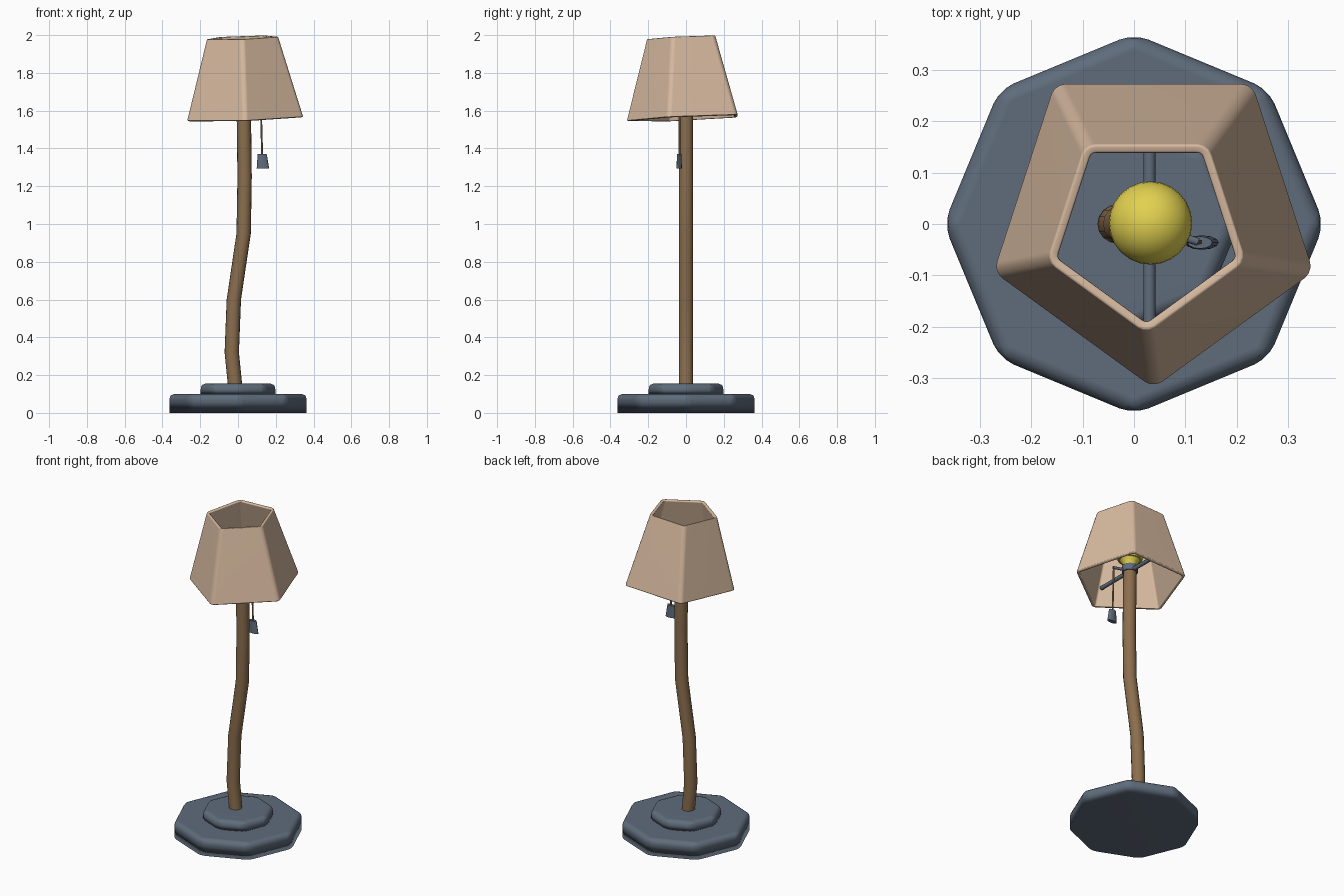
import bpy, bmesh, math
from mathutils import Vector

cube = bpy.data.objects.get("Cube")
if cube:
    bpy.data.objects.remove(cube, do_unlink=True)


def material(name, rgb):
    m = bpy.data.materials.new(name)
    m.use_nodes = True
    m.diffuse_color = (*rgb, 1)
    m.node_tree.nodes["Principled BSDF"].inputs["Base Color"].default_value = (*rgb, 1)
    return m


slate = material("slate metal", (0.115, 0.15, 0.2))
wood = material("brown wood", (0.26, 0.156, 0.076))
fabric = material("beige fabric", (0.68, 0.49, 0.35))
glow = material("yellow glass", (0.76, 0.64, 0.08))
cord_tan = material("tan cord", (0.32, 0.2, 0.12))


def loft(bm, rings, sides, turn=0.0, caps=True):
    """Skin horizontal rings given as (x, y, z, radius_x, radius_y)."""
    loops = []
    for x, y, z, rx, ry in rings:
        angles = [turn + math.tau * i / sides for i in range(sides)]
        loops.append([bm.verts.new((x + rx * math.cos(a), y + ry * math.sin(a), z)) for a in angles])
    for low, high in zip(loops, loops[1:]):
        for i in range(sides):
            j = (i + 1) % sides
            bm.faces.new((low[i], low[j], high[j], high[i]))
    if caps:
        bm.faces.new(loops[0][::-1])
        bm.faces.new(loops[-1])


def finish(name, bm, mat, angle=40):
    bmesh.ops.recalc_face_normals(bm, faces=bm.faces)
    mesh = bpy.data.meshes.new(name)
    bm.to_mesh(mesh)
    bm.free()
    mesh.materials.append(mat)
    ob = bpy.data.objects.new(name, mesh)
    bpy.context.collection.objects.link(ob)
    bpy.ops.object.select_all(action="DESELECT")
    ob.select_set(True)
    bpy.context.view_layer.objects.active = ob
    bpy.ops.object.shade_smooth_by_angle(angle=math.radians(angle))
    return ob


def rod(name, start, end, radius, mat, sides=10):
    start, end = Vector(start), Vector(end)
    bm = bmesh.new()
    bmesh.ops.create_cone(bm, cap_ends=True, segments=sides, radius1=radius,
                          radius2=radius, depth=(end - start).length)
    ob = finish(name, bm, mat)
    ob.location = (start + end) / 2
    ob.rotation_euler = (end - start).to_track_quat("Z", "Y").to_euler()
    return ob


# Stepped octagonal base, rounded everywhere but underneath
for name, radius, bottom, top, soft in (("base_plate", 0.37, 0, 0.1, 0.03),
                                        ("base_step", 0.205, 0.09, 0.155, 0.03)):
    bm = bmesh.new()
    loft(bm, [(0, 0, bottom, radius, radius), (0, 0, top, radius, radius)], 8)
    edges = [e for e in bm.edges if max(v.co.z for v in e.verts) > bottom + 0.01]
    bmesh.ops.bevel(bm, geom=edges, offset=soft, segments=3, profile=0.5, affect="EDGES")
    finish(name, bm, slate).modifiers.new("even shading", "WEIGHTED_NORMAL")

# Crooked pole
bends = [(-0.015, 0.14), (-0.033, 0.32), (-0.022, 0.6), (0.03, 0.95), (0.035, 1.25), (0.03, 1.65)]
bm = bmesh.new()
loft(bm, [(x, 0, z, 0.038, 0.038) for x, z in bends], 16)
finish("pole", bm, wood)

# Collar and bulb
bm = bmesh.new()
loft(bm, [(0.03, 0, z, 0.045, 0.045) for z in (1.635, 1.675)], 16)
finish("collar", bm, slate)

bm = bmesh.new()
outline = [(0.035, 1.67), (0.04, 1.69), (0.058, 1.712)]
for k in range(-3, 8):
    a = math.radians(k * 12)
    outline.append((0.081 * math.cos(a), 1.76 + 0.081 * math.sin(a)))
loft(bm, [(0.032, 0.002, z, r, r) for r, z in outline], 24)
finish("bulb", bm, glow)

# Cross bar carrying the shade
rod("shade_bar", (0.03, -0.25, 1.645), (0.03, 0.25, 1.645), 0.012, slate)

# Leaning five-sided shade
bm = bmesh.new()
loft(bm, [(0.038, 0.008, 1.56, 0.328, 0.328), (0.024, -0.01, 1.988, 0.203, 0.203)],
     5, turn=-math.pi / 2, caps=False)
corners = [e for e in bm.edges if abs(e.verts[0].co.z - e.verts[1].co.z) > 0.1]
bmesh.ops.bevel(bm, geom=corners, offset=0.02, segments=3, profile=0.5, affect="EDGES")
for v in bm.verts:
    v.co.z += 0.035 * v.co.x + 0.045 * v.co.y
shade = finish("shade", bm, fabric)
wall = shade.modifiers.new("wall", "SOLIDIFY")
wall.thickness = 0.018
wall.offset = -1
rim = shade.modifiers.new("soft rim", "BEVEL")
rim.width = 0.005
rim.segments = 2
rim.limit_method = "ANGLE"
rim.angle_limit = math.radians(50)
shade.modifiers.new("even shading", "WEIGHTED_NORMAL")

# Pull switch: arm, cord and flat tapered weight
rod("switch_arm", (0.05, -0.01, 1.65), (0.125, -0.035, 1.65), 0.008, slate)
rod("pull_cord", (0.12, -0.035, 1.65), (0.128, -0.035, 1.36), 0.005, cord_tan, 8)
bm = bmesh.new()
loft(bm, [(0.132, -0.036, 1.295, 0.033, 0.014), (0.128, -0.036, 1.37, 0.024, 0.012)], 12)
finish("pull_weight", bm, slate)
